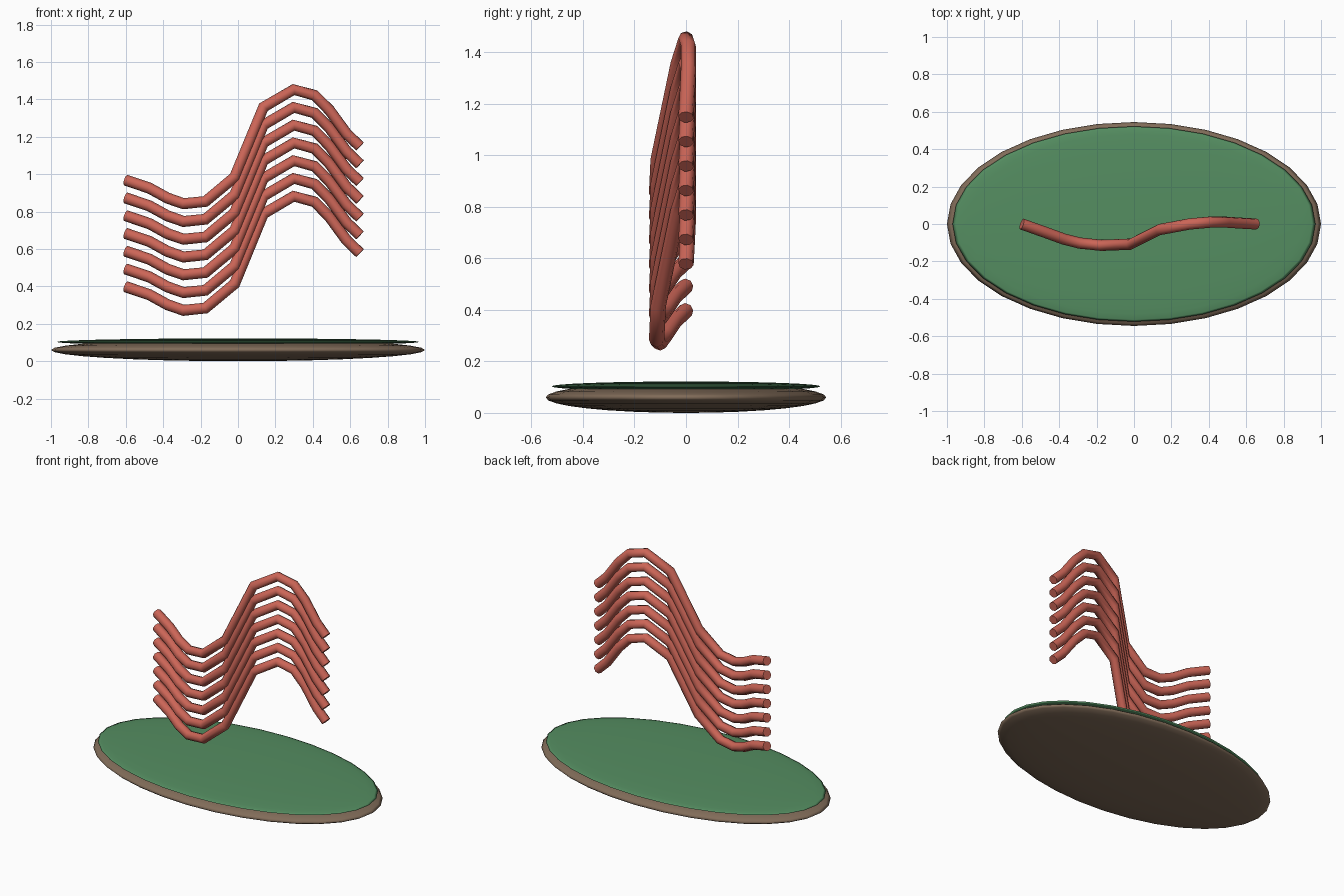
import bpy

if "Cube" in bpy.data.objects:
    bpy.data.objects.remove(bpy.data.objects["Cube"])


def material(name, rgb):
    m = bpy.data.materials.new(name)
    m.diffuse_color = (*rgb, 1)
    m.use_nodes = True
    m.node_tree.nodes["Principled BSDF"].inputs["Base Color"].default_value = m.diffuse_color
    return m


brown = material("soil_brown", (0.22, 0.15, 0.10))
green = material("grass_green", (0.09, 0.27, 0.12))
red = material("coral_red", (0.60, 0.13, 0.095))


def lens(name, centre_z, radii, mat):
    bpy.ops.mesh.primitive_uv_sphere_add(segments=32, ring_count=16, radius=1,
                                         location=(0, 0, centre_z))
    ob = bpy.context.object
    ob.name = name
    ob.scale = radii
    bpy.ops.object.transform_apply(location=False, rotation=False, scale=True)
    bpy.ops.object.shade_smooth()
    ob.data.materials.append(mat)


# Flattened base and the thin green layer on top of it
lens("base", 0.06, (1.0, 0.545, 0.06), brown)
lens("green_top", 0.103, (0.97, 0.522, 0.019), green)

# Wave path shared by every rail (lowest one)
path = [(-0.60, 0.0, 0.398), (-0.473, -0.045, 0.355), (-0.377, -0.08, 0.302),
        (-0.291, -0.102, 0.272), (-0.174, -0.114, 0.284), (-0.018, -0.108, 0.414),
        (0.136, -0.030, 0.788), (0.297, 0.0, 0.882), (0.409, 0.010, 0.852),
        (0.489, 0.010, 0.772), (0.58, 0.004, 0.647), (0.652, 0.0, 0.578)]

# Seven stacked wavy rails
for i in range(7):
    curve = bpy.data.curves.new(f"wavy_rail_{i + 1}", "CURVE")
    curve.dimensions = "3D"
    curve.bevel_depth = 0.03
    curve.bevel_resolution = 2
    curve.use_fill_caps = True
    spline = curve.splines.new("POLY")
    spline.points.add(len(path) - 1)
    for p, (x, y, z) in zip(spline.points, path):
        p.co = (x, y, z + 0.095 * i, 1)
    curve.materials.append(red)
    rail = bpy.data.objects.new(curve.name, curve)
    bpy.context.collection.objects.link(rail)
    # Turn the rail into a mesh with crisp end caps
    bpy.ops.object.select_all(action="DESELECT")
    rail.select_set(True)
    bpy.context.view_layer.objects.active = rail
    bpy.ops.object.convert(target="MESH")
    bpy.ops.object.shade_smooth_by_angle(angle=0.9)
